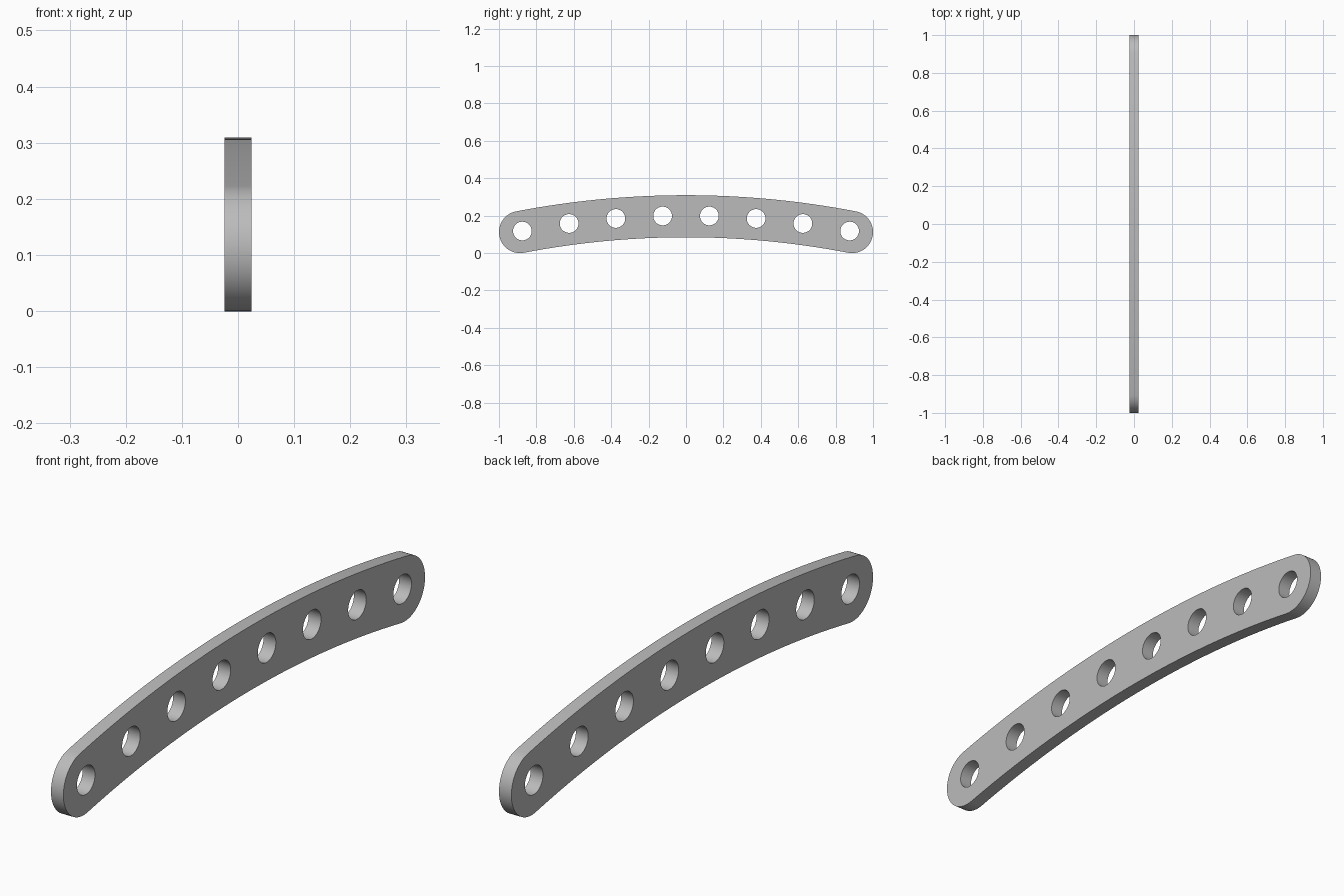
import bpy, bmesh, math

if "Cube" in bpy.data.objects:
    bpy.data.objects.remove(bpy.data.objects["Cube"], do_unlink=True)

RADIUS = 4.7          # bend radius of the centre line
MID_Z = 0.2           # centre line height at the middle
HALF_W = 0.1125       # half the width of the strip
THICK = 0.048
CAP_Y = 0.8875        # centre of each rounded end
HOLE_R = 0.05
SINK = 0.0035         # lowers the strip onto the ground

centre_z = MID_Z - RADIUS - SINK
half_angle = math.asin(CAP_Y / RADIUS)


def arc(cy, cz, r, start, end, steps):
    """Points on an arc, angles measured from +z towards +y."""
    pts = []
    for i in range(steps + 1):
        a = start + (end - start) * i / steps
        pts.append((cy + r * math.sin(a), cz + r * math.cos(a)))
    return pts


def line_z(y):
    return centre_z + math.sqrt(RADIUS ** 2 - y ** 2)


def extruded(name, loop, thick):
    """Solid made by extruding a yz outline along x."""
    bm = bmesh.new()
    face = bm.faces.new([bm.verts.new((-thick / 2, y, z)) for y, z in loop])
    out = bmesh.ops.extrude_face_region(bm, geom=[face])
    moved = [v for v in out["geom"] if isinstance(v, bmesh.types.BMVert)]
    bmesh.ops.translate(bm, verts=moved, vec=(thick, 0, 0))
    bmesh.ops.recalc_face_normals(bm, faces=bm.faces)
    mesh = bpy.data.meshes.new(name)
    bm.to_mesh(mesh)
    bm.free()
    obj = bpy.data.objects.new(name, mesh)
    bpy.context.collection.objects.link(obj)
    return obj


# Curved strip with rounded ends
cap_z = line_z(CAP_Y)
outline = arc(0, centre_z, RADIUS + HALF_W, -half_angle, half_angle, 48)
outline += arc(CAP_Y, cap_z, HALF_W, half_angle, half_angle + math.pi, 32)[1:]
outline += arc(0, centre_z, RADIUS - HALF_W, half_angle, -half_angle, 48)[1:]
outline += arc(-CAP_Y, cap_z, HALF_W, math.pi - half_angle,
               2 * math.pi - half_angle, 32)[1:-1]
strip = extruded("curved_strip", outline, THICK)

# Row of eight bolt holes
for i in range(8):
    y = -0.875 + 0.25 * i
    ring = arc(y, line_z(y) + 0.003, HOLE_R, 0, 2 * math.pi, 48)[:-1]
    cutter = extruded(f"hole_cutter_{i + 1}", ring, THICK * 3)
    cutter.hide_render = True
    cutter.hide_set(True)
    cutter.display_type = 'WIRE'
    cut = strip.modifiers.new(f"hole_{i + 1}", 'BOOLEAN')
    cut.object = cutter
    cut.operation = 'DIFFERENCE'
    cut.solver = 'EXACT'

# Apply the holes, then drop the cutters
bpy.context.view_layer.objects.active = strip
strip.select_set(True)
for mod in list(strip.modifiers):
    cutter = mod.object
    bpy.ops.object.modifier_apply(modifier=mod.name)
    bpy.data.objects.remove(cutter, do_unlink=True)

# Plain grey metal
grey = bpy.data.materials.new("grey_metal")
grey.use_nodes = True
colour = (0.5, 0.5, 0.5, 1)
grey.diffuse_color = colour
grey.node_tree.nodes["Principled BSDF"].inputs["Base Color"].default_value = colour
strip.data.materials.clear()
strip.data.materials.append(grey)

bpy.ops.object.shade_smooth_by_angle(angle=math.radians(30))
